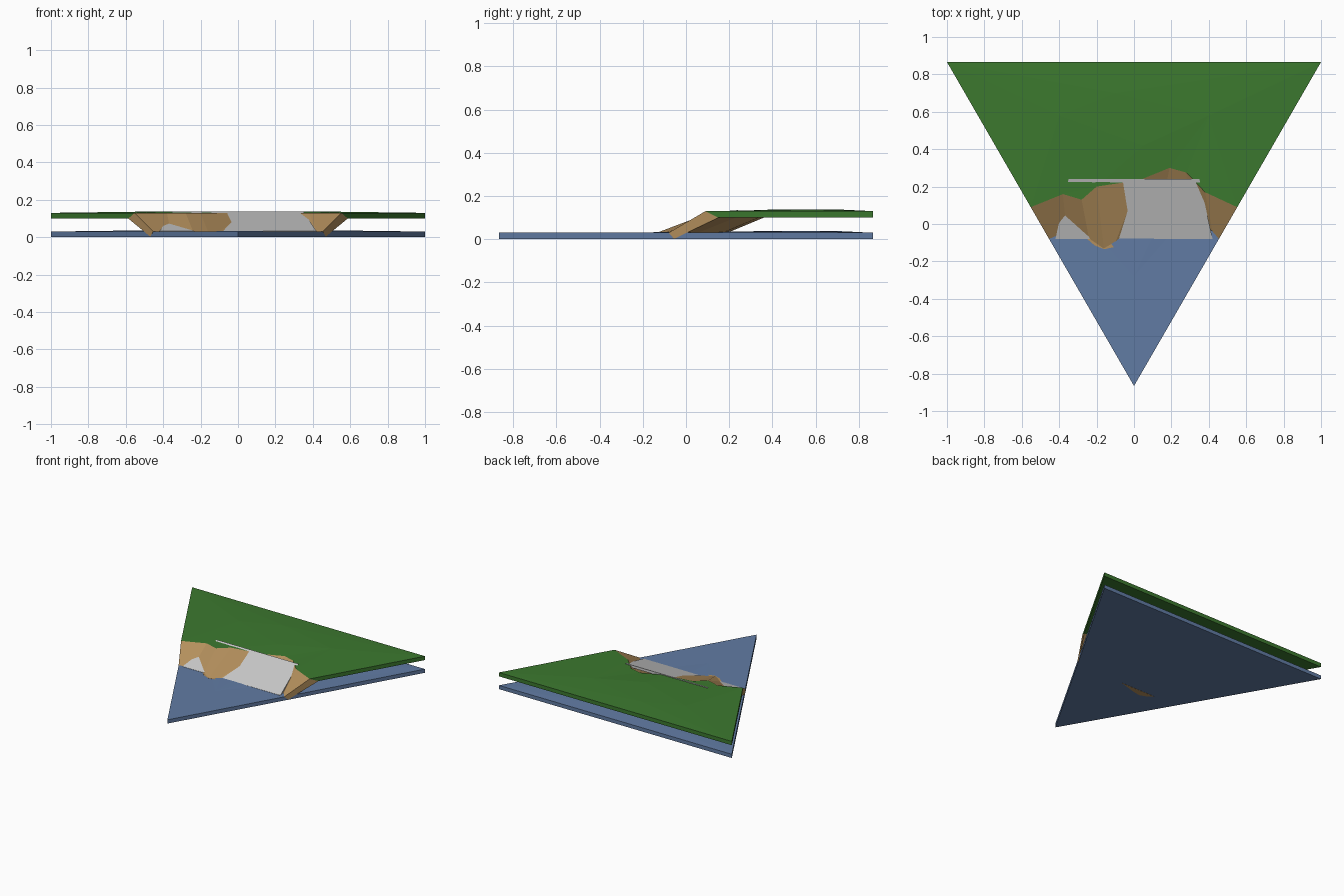
import bpy
from mathutils import Vector
from mathutils.geometry import delaunay_2d_cdt

if "Cube" in bpy.data.objects:
    bpy.data.objects.remove(bpy.data.objects["Cube"])


def material(name, color):
    m = bpy.data.materials.new(name)
    m.diffuse_color = (*color, 1)
    m.use_nodes = True
    m.node_tree.nodes["Principled BSDF"].inputs["Base Color"].default_value = m.diffuse_color
    return m


GREEN = material("grass_green", (0.045, 0.19, 0.028))
BLUE = material("water_blue", (0.12, 0.20, 0.37))
BROWN = material("earth_brown", (0.46, 0.28, 0.11))


def add_mesh(name, verts, faces, mat=None):
    me = bpy.data.meshes.new(name)
    me.from_pydata(verts, [], faces)
    if mat:
        me.materials.append(mat)
    import bmesh
    bm = bmesh.new()
    bm.from_mesh(me)
    bmesh.ops.recalc_face_normals(bm, faces=bm.faces)
    bm.to_mesh(me)
    bm.free()
    ob = bpy.data.objects.new(name, me)
    bpy.context.collection.objects.link(ob)
    return ob


def slab(name, top, bottom, mat=None, peaks=()):
    """Closed plate from matching outlines, with raised points on its top."""
    n = len(top)

    def fill(points):
        r = delaunay_2d_cdt([Vector(p[:2]) for p in points], [],
                            [list(range(n))], 1, 1e-6)
        return [[r[3][i][0] for i in f] for f in r[2]]

    upper = list(top) + list(peaks)
    off = len(upper)
    faces = fill(upper)
    faces += [[off + i for i in reversed(f)] for f in fill(bottom)]
    faces += [(i, off + i, off + (i + 1) % n, (i + 1) % n) for i in range(n)]
    return add_mesh(name, upper + list(bottom), faces, mat)


def at(points, z):
    return [(x, y, z) for x, y in points]


H = 0.866
HILL = [(-0.4, 0.58), (0.4, 0.58), (0.05, 0.42), (-0.1, 0.7)]

# Water plate, a full triangle with a faint swell
tri = [(-1, H), (0, -H), (1, H)]
swell = [(x, y, 0.038) for x, y in HILL] + [(0, -0.28, 0.031)]
slab("water_plate", at(tri, 0.03), at(tri, 0.001), BLUE, swell)

# Winding crest and foot of the bank, left to right
crest = [(-0.552, 0.09), (-0.38, 0.16), (-0.28, 0.13), (-0.2, 0.2), (0.03, 0.235),
         (0.19, 0.30), (0.28, 0.275), (0.38, 0.17), (0.552, 0.09)]
foot = [(-0.454, -0.08), (-0.36, -0.04), (-0.24, -0.08), (-0.16, -0.135), (-0.1, -0.1),
        (0.15, 0.1), (0.28, 0.08), (0.42, -0.04), (0.454, -0.08)]


def shift(line, dy):
    """Moves a line back, keeping its ends on the triangle sides."""
    out = [(x, y + dy) for x, y in line]
    for i, s in ((0, -1), (-1, 1)):
        y = out[i][1]
        out[i] = (s * (y + H) / 1.732, y)
    return out


crest_low, foot_low = shift(crest, 0.06), shift(foot, 0.025)

# Grass plate behind the crest
back = [(1, H), (-1, H)]
slab("grass_plate", at(crest + back, 0.13), at(crest_low + back, 0.10), GREEN,
     [(x, y, 0.138) for x, y in HILL])

# Earth bank, a sloping sheet between the two plates
n = len(crest)
rows = at(crest, 0.13) + at(foot, 0.03) + at(foot_low, 0.002) + at(crest_low, 0.10)
bank = [(r * n + i, r * n + i + 1, (r + 1) % 4 * n + i + 1, (r + 1) % 4 * n + i)
        for r in range(4) for i in range(n - 1)]
bank += [(0, n, 2 * n, 3 * n), (n - 1, 2 * n - 1, 3 * n - 1, 4 * n - 1)]
add_mesh("earth_bank", rows, bank, BROWN)

# Earth toe let into the water plate
toe = [(-0.25, -0.08), (-0.21, -0.115), (-0.16, -0.135), (-0.09, -0.12), (0.05, -0.08)]
slab("earth_toe", at(toe, 0.0315), at(toe, 0), BROWN)

# Straight grey ramp crossing the bank
ramp = [(-0.42, -0.08, 0.032), (0.42, -0.08, 0.032), (0.35, 0.24, 0.136), (-0.35, 0.24, 0.136)]
slab("ramp", ramp, [(x, y, z - 0.02) for x, y, z in ramp])
